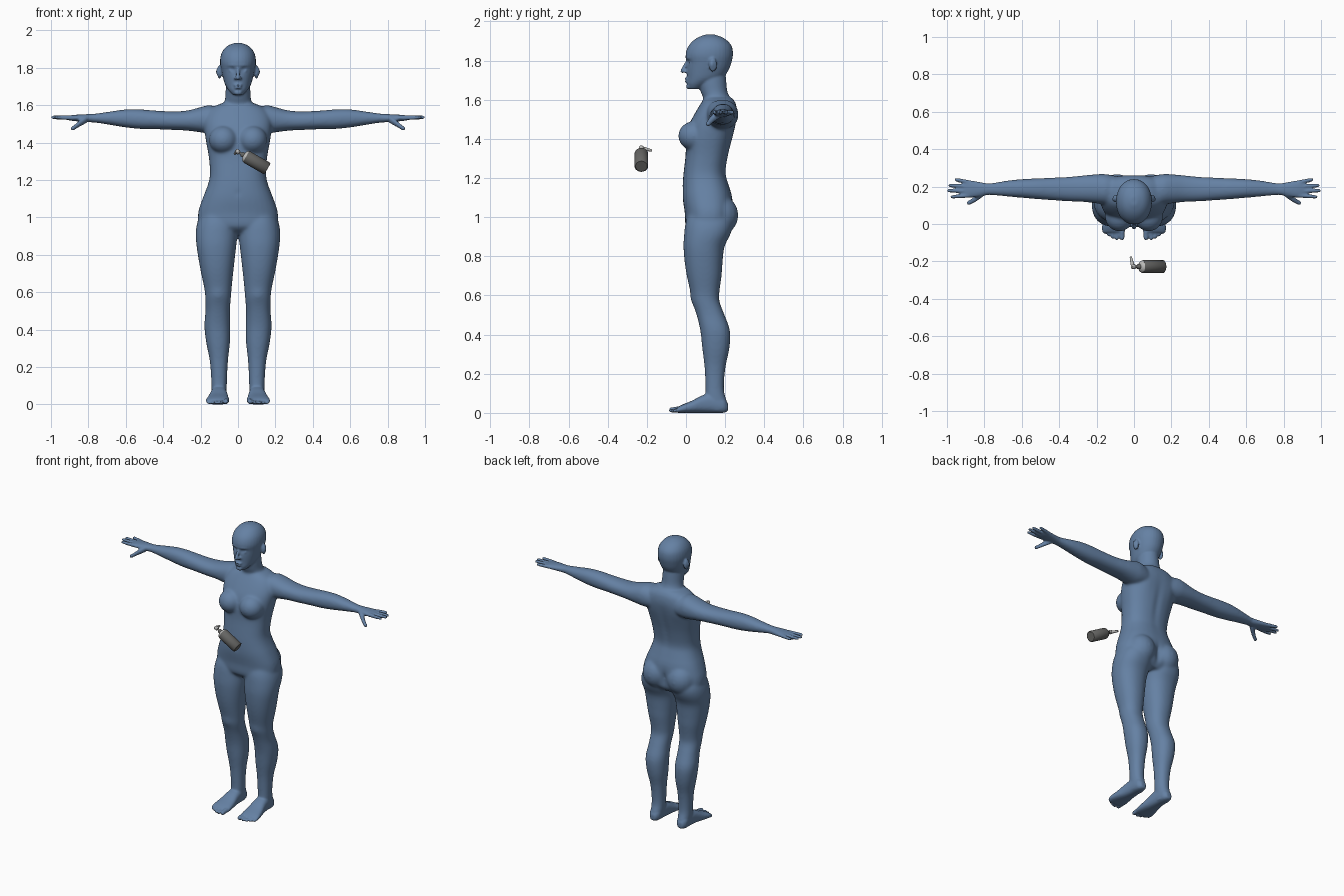
import bpy, bmesh, math
from mathutils import Vector, Matrix

cube = bpy.data.objects.get("Cube")
if cube:
    bpy.data.objects.remove(cube, do_unlink=True)


def material(name, colour):
    mat = bpy.data.materials.new(name)
    mat.use_nodes = True
    mat.diffuse_color = (*colour, 1)
    mat.node_tree.nodes["Principled BSDF"].inputs["Base Color"].default_value = (*colour, 1)
    return mat


skin = material("slate blue", (0.13, 0.22, 0.37))
dark_grey = material("dark grey", (0.13, 0.13, 0.125))
light_grey = material("light grey", (0.5, 0.5, 0.49))


def add_object(name, bm, mat):
    mesh = bpy.data.meshes.new(name)
    bmesh.ops.recalc_face_normals(bm, faces=bm.faces)
    bm.to_mesh(mesh)
    bm.free()
    mesh.materials.append(mat)
    obj = bpy.data.objects.new(name, mesh)
    bpy.context.scene.collection.objects.link(obj)
    return obj


def catmull(p, q, r, s, t):
    return tuple(0.5 * (2 * b + (c - a) * t + (2 * a - 5 * b + 4 * c - d) * t * t
                        + (3 * b - a - 3 * c + d) * t ** 3) for a, b, c, d in zip(p, q, r, s))


def loft(bm, axis, stations, side=1, power=2.2, steps=3, sides=32):
    """Capped skin through rounded sections: (position, low a, high a, low b, high b)."""
    last = len(stations) - 1
    rows = []
    for i in range(last):
        quad = [stations[max(0, min(last, i + k))] for k in (-1, 0, 1, 2)]
        rows += [catmull(*quad, k / steps) for k in range(steps)]
    rows.append(stations[-1])
    rings = []
    for pos, a0, a1, b0, b1 in rows:
        ring = []
        for k in range(sides):
            ang = math.tau * k / sides
            c, s = math.cos(ang), math.sin(ang)
            a = (a0 + a1) / 2 + (a1 - a0) / 2 * math.copysign(abs(c) ** (2 / power), c)
            b = (b0 + b1) / 2 + (b1 - b0) / 2 * math.copysign(abs(s) ** (2 / power), s)
            co = {"x": (pos, a, b), "y": (a, pos, b), "z": (a, b, pos)}[axis]
            ring.append(bm.verts.new((co[0] * side, co[1], co[2])))
        rings.append(ring)
    for low, high in zip(rings, rings[1:]):
        for k in range(sides):
            n = (k + 1) % sides
            bm.faces.new((low[k], low[n], high[n], high[k]))
    bm.faces.new(rings[0])
    bm.faces.new(rings[-1])


def blob(bm, centre, radii, side=1):
    """Ellipsoid."""
    x, y, z = centre
    rows = []
    for k in range(13):
        ang = math.pi * (k / 12 - 0.5)
        w = max(math.cos(ang), 0.05)
        rows.append((z + radii[2] * math.sin(ang), x - radii[0] * w, x + radii[0] * w,
                     y - radii[1] * w, y + radii[1] * w))
    loft(bm, "z", rows, side, power=2, steps=1, sides=20)


def digit(bm, axis, path, r0, r1, side=1):
    """Tapered finger or toe along a path of (position, a, b), with a rounded tip."""
    rows = []
    for i, (pos, a, b) in enumerate(path):
        r = r0 + (r1 - r0) * i / (len(path) - 1)
        rows.append((pos, a - r, a + r, b - r, b + r))
    pos, a, b = path[-1]
    way = math.copysign(r1, pos - path[0][0])
    for reach, w in ((0.5, 0.87), (0.85, 0.53), (1, 0.1)):
        rows.append((pos + way * reach, a - r1 * w, a + r1 * w, b - r1 * w, b + r1 * w))
    loft(bm, axis, rows, side, power=2, steps=1, sides=14)


bm = bmesh.new()

# Torso, neck and head: height, half width, front, back
torso = [(.91, .1, .05, .2), (.95, .2, .0, .235), (1.02, .214, -.006, .242),
         (1.1, .19, -.017, .237), (1.17, .163, -.017, .217), (1.23, .15, -.012, .203),
         (1.32, .156, -.002, .217), (1.4, .17, .0, .237), (1.47, .18, .015, .253),
         (1.53, .18, .045, .262), (1.58, .15, .075, .255), (1.61, .09, .095, .235)]
neck = [(1.54, .1, .09, .24), (1.6, .08, .09, .23), (1.64, .068, .075, .212),
        (1.7, .065, .06, .205), (1.76, .06, .06, .2)]
head = [(1.655, .028, .015, .07), (1.68, .05, .006, .12), (1.71, .069, .006, .185),
        (1.75, .081, .004, .217), (1.79, .09, .004, .232), (1.83, .096, -.002, .24),
        (1.87, .091, .01, .235), (1.9, .075, .035, .213), (1.92, .052, .065, .183),
        (1.933, .018, .1, .145)]
for part, power in ((torso, 2.4), (neck, 2), (head, 2.1)):
    loft(bm, "z", [(z, -w, w, f, b) for z, w, f, b in part], power=power)

# Nose, lips and chin
digit(bm, "z", [(1.8, 0, .006), (1.748, 0, -.018)], .007, .012)
blob(bm, (0, .004, 1.707), (.024, .013, .006))
blob(bm, (0, .005, 1.694), (.02, .013, .007))
blob(bm, (0, .014, 1.667), (.022, .014, .014))

leg = [(1.06, .03, .18, .03, .2), (.98, .0, .215, .0, .238), (.92, .001, .226, -.009, .23),
       (.85, .009, .222, -.013, .197), (.77, .018, .21, -.007, .187), (.7, .026, .197, .004, .182),
       (.62, .034, .18, .022, .171), (.57, .038, .175, .031, .171), (.5, .043, .174, .054, .197),
       (.42, .041, .18, .073, .225), (.33, .043, .17, .083, .222), (.24, .053, .152, .094, .203),
       (.15, .058, .144, .099, .194), (.1, .06, .142, .1, .196), (.05, .063, .14, .1, .21),
       (.01, .068, .135, .11, .205)]
foot = [(.215, .085, .12, .01, .045), (.19, .067, .138, 0, .08), (.13, .06, .143, 0, .1),
        (.08, .056, .15, 0, .088), (.03, .05, .162, 0, .062), (-.02, .046, .172, 0, .042),
        (-.045, .05, .168, 0, .028)]
arm = [(.08, .11, .25, 1.46, 1.58), (.15, .105, .266, 1.45, 1.6), (.2, .11, .266, 1.455, 1.59),
       (.27, .118, .26, 1.464, 1.572), (.35, .121, .252, 1.468, 1.567),
       (.45, .128, .247, 1.472, 1.572), (.52, .133, .244, 1.473, 1.578),
       (.6, .14, .24, 1.481, 1.578), (.68, .147, .232, 1.494, 1.567),
       (.76, .155, .218, 1.507, 1.555), (.79, .154, .218, 1.509, 1.553),
       (.85, .143, .229, 1.513, 1.55), (.89, .142, .234, 1.517, 1.547),
       (.915, .15, .228, 1.522, 1.542)]
fingers = [(.153, .145, .972), (.176, .178, .99), (.2, .206, .984), (.222, .237, .95)]
toes = [(.064, -.074, .015), (.092, -.078, .0105), (.114, -.071, .01),
        (.135, -.06, .0095), (.155, -.046, .0095)]

for s in (1, -1):
    loft(bm, "z", leg, s)
    loft(bm, "y", foot, s, power=2.5)
    loft(bm, "x", arm, s)
    for x, tip, r in toes:
        digit(bm, "y", [(-.02, x, r + .006), (tip, x, r)], r, r * .9, s)
    for start, tip, reach in fingers:
        digit(bm, "x", [(.88, start, 1.532), (reach, tip, 1.535)], .0125, .0095, s)
    # Thumb
    digit(bm, "x", [(.81, .165, 1.526), (.85, .133, 1.5), (.882, .113, 1.476)], .021, .0125, s)
    # Bust and buttocks
    blob(bm, (.078, .04, 1.415), (.078, .08, .075), s)
    blob(bm, (.092, .165, 1.01), (.097, .103, .105), s)
    # Ears, nostrils, eyelids
    blob(bm, (.099, .137, 1.778), (.012, .021, .036), s)
    blob(bm, (.012, -.004, 1.744), (.009, .012, .008), s)
    blob(bm, (.035, .021, 1.787), (.016, .013, .011), s)

body = add_object("body", bm, skin)
remesh = body.modifiers.new("Fuse", "REMESH")
remesh.mode = "VOXEL"
remesh.voxel_size = 0.0062
fused = bpy.data.meshes.new_from_object(body.evaluated_get(bpy.context.evaluated_depsgraph_get()))
body.modifiers.clear()
body.data = fused
fused.materials.clear()
fused.materials.append(skin)
fused.polygons.foreach_set("use_smooth", [True] * len(fused.polygons))

# Soft dents and swells, mirrored: centre, reach, push
dents = [((.034, .0, 1.792), (.02, .04, .013), (0, .009, 0)),
         ((.034, .0, 1.812), (.03, .04, .007), (0, -.004, 0)),
         ((.0, -.01, 1.7005), (.024, .03, .0035), (0, .006, 0)),
         ((.112, .13, 1.78), (.012, .01, .018), (-.008, 0, 0)),
         ((.0, .23, 1.35), (.018, .06, .14), (0, -.007, 0)),
         ((.0, .25, .99), (.016, .08, .06), (0, -.02, 0)),
         ((.0, -.015, 1.13), (.009, .03, .012), (0, .008, 0)),
         ((.1, .24, 1.47), (.05, .06, .06), (0, .005, 0)),
         ((.107, .03, .585), (.03, .04, .03), (0, -.005, 0))]
# Blend the large forms strongly, leave face, hands and feet crisp
group = body.vertex_groups.new(name="large_forms")
levels = {}
for v in fused.vertices:
    x, y, z = v.co
    weight = min((z - .08) / .1, (1.66 - z) / .06, (.78 - abs(x)) / .1, 1)
    if weight > 0:
        levels.setdefault(math.ceil(weight * 10) / 10, []).append(v.index)
    if abs(x) > .3 or z < .45:
        continue
    for (cx, cy, cz), (rx, ry, rz), (px, py, pz) in dents:
        if abs(z - cz) < 3 * rz:
            d = ((abs(x) - cx) / rx) ** 2 + ((y - cy) / ry) ** 2 + ((z - cz) / rz) ** 2
            v.co += Vector((math.copysign(px, x), py, pz)) * math.exp(-d)
for weight, indices in levels.items():
    group.add(indices, weight, "REPLACE")
blend = body.modifiers.new("Blend", "SMOOTH")
blend.factor, blend.iterations, blend.vertex_group = 0.5, 24, group.name
polish = body.modifiers.new("Polish", "SMOOTH")
polish.factor, polish.iterations = 0.5, 2


# Spray bottle, floating in front
def lathe(name, profile, start, direction, mat, sides=32):
    turn = Vector(direction).to_track_quat("Z", "Y").to_matrix().to_4x4()
    bm = bmesh.new()
    loft(bm, "z", [(h, -r, r, -r, r) for h, r in profile], power=2, steps=1, sides=sides)
    bm.transform(Matrix.Translation(start) @ turn)
    for face in bm.faces:
        face.smooth = len(face.verts) == 4
    for edge in bm.edges:
        edge.smooth = edge.calc_face_angle(0) < math.radians(35)
    add_object(name, bm, mat)


base, up = (.158, -.228, 1.26), (-.868, 0, .496)
lathe("bottle_body", [(0, .03), (.004, .035), (.125, .035), (.132, .033)], base, up, dark_grey)
lathe("bottle_shoulder", [(.131, .033), (.139, .029), (.145, .02), (.147, .012)],
      base, up, light_grey)
lathe("bottle_neck", [(.14, .013), (.16, .013), (.161, .007), (.178, .007)], base, up, dark_grey)
lathe("pump_head", [(.174, .009), (.176, .013), (.192, .013), (.195, .01)], base, up, light_grey)
lathe("pump_nozzle", [(0, .01), (.03, .009), (.066, .006)], (-.004, -.238, 1.355),
      (-.2, .95, -.22), light_grey, sides=16)
